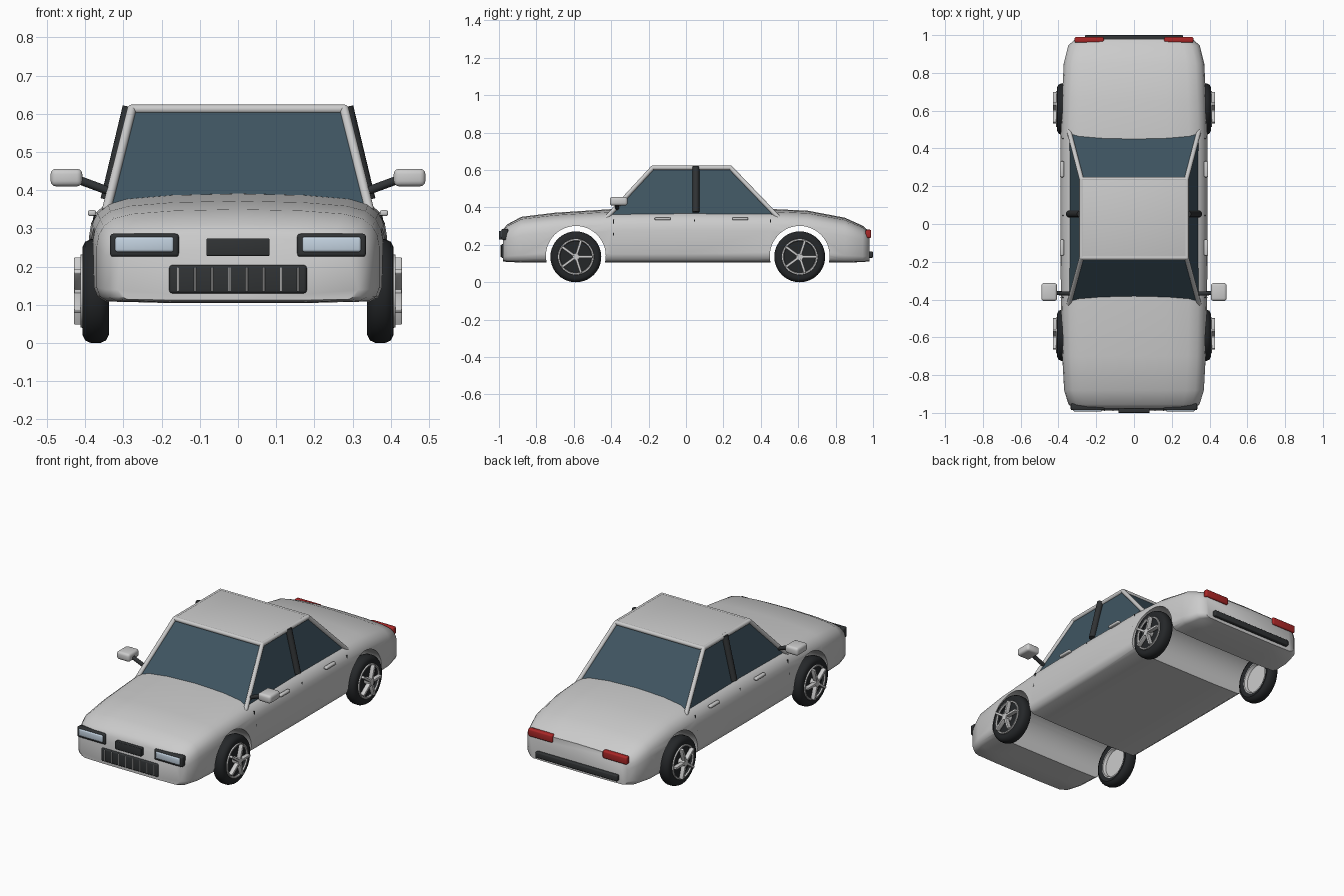
import bpy, bmesh, math
from mathutils import Vector

if "Cube" in bpy.data.objects:
    bpy.data.objects.remove(bpy.data.objects["Cube"])


def material(name, rgb):
    m = bpy.data.materials.new(name)
    m.diffuse_color = (*rgb, 1)
    m.use_nodes = True
    m.node_tree.nodes["Principled BSDF"].inputs["Base Color"].default_value = m.diffuse_color
    return m


BLACK = material("black_trim", (0.03, 0.033, 0.035))
TYRE = material("tyre_rubber", (0.018, 0.02, 0.022))
GLASS = material("tinted_glass", (0.05, 0.09, 0.12))
LENS = material("lamp_lens", (0.55, 0.65, 0.75))
RED = material("tail_red", (0.4, 0.02, 0.02))


def finish(ob, mat=None, angle=40):
    if mat:
        ob.data.materials.append(mat)
    bpy.ops.object.select_all(action='DESELECT')
    ob.select_set(True)
    bpy.context.view_layer.objects.active = ob
    if angle:
        bpy.ops.object.shade_smooth_by_angle(angle=math.radians(angle))
    return ob


def from_bmesh(name, bm, mat=None, angle=40):
    bmesh.ops.recalc_face_normals(bm, faces=bm.faces)
    me = bpy.data.meshes.new(name)
    bm.to_mesh(me)
    bm.free()
    ob = bpy.data.objects.new(name, me)
    bpy.context.collection.objects.link(ob)
    return finish(ob, mat, angle)


def box(name, center, size, mat=None, bevel=0.006):
    bm = bmesh.new()
    bmesh.ops.create_cube(bm, size=1)
    bmesh.ops.scale(bm, vec=size, verts=bm.verts)
    bmesh.ops.translate(bm, vec=center, verts=bm.verts)
    if bevel:
        bmesh.ops.bevel(bm, geom=bm.edges[:], offset=bevel, segments=3, profile=0.5, affect='EDGES')
    return from_bmesh(name, bm, mat)


def rod(name, a, b, r, mat=None, sides=16):
    a, b = Vector(a), Vector(b)
    bpy.ops.mesh.primitive_cylinder_add(vertices=sides, radius=r, depth=(b - a).length, location=(a + b) / 2)
    ob = bpy.context.object
    ob.name = name
    ob.rotation_euler = (b - a).to_track_quat('Z', 'Y').to_euler()
    return finish(ob, mat)


def lathe_x(name, profile, center, side, mat=None, closed=False, n=40):
    """Revolve (radius, x) points around an axle along x."""
    bm = bmesh.new()
    rings = []
    for i in range(n):
        t = 2 * math.pi * i / n
        rings.append([bm.verts.new((side * x, center[0] + r * math.cos(t), center[1] + r * math.sin(t)))
                      for r, x in profile])
    m = len(profile)
    for i in range(n):
        p, q = rings[i], rings[(i + 1) % n]
        for j in range(m if closed else m - 1):
            bm.faces.new((p[j], p[(j + 1) % m], q[(j + 1) % m], q[j]))
    bmesh.ops.remove_doubles(bm, verts=bm.verts, dist=1e-5)
    return from_bmesh(name, bm, mat)


WHEELS = {"front": (-0.589, 0.136), "rear": (0.608, 0.136)}

# Body shell: lofted cross-sections (y, half width, bottom, top)
stations = [(-0.978, .315, .112, .283), (-0.955, .347, .108, .31), (-0.88, .37, .106, .35),
            (-0.7, .38, .105, .372), (-0.4, .387, .105, .391), (0, .39, .105, .395),
            (0.45, .389, .105, .392), (0.65, .382, .105, .383), (0.85, .372, .105, .345),
            (0.945, .348, .108, .302), (0.98, .31, .112, .272)]
half = [(.5, 0), (.92, .015), (.975, .06), (1, .16), (1, .6), (.985, .72),
        (.95, .82), (.88, .9), (.75, .95), (.45, .985)]
section = [(0, 0)] + half + [(0, 1)] + [(-x, z) for x, z in reversed(half)]
bm = bmesh.new()
loops = [[bm.verts.new((fx * w, y, zb + fz * (zt - zb))) for fx, fz in section]
         for y, w, zb, zt in stations]
k = len(section)
for p, q in zip(loops, loops[1:]):
    for j in range(k):
        bm.faces.new((p[j], p[(j + 1) % k], q[(j + 1) % k], q[j]))
bm.faces.new(loops[0])
bm.faces.new(loops[-1])
body = from_bmesh("body_shell", bm, angle=0)

# Wheel arches cut across the full width
for end, (y, z) in WHEELS.items():
    cutter = rod(end + "_arch_cutter", (-0.6, y, z + .005), (0.6, y, z + .005), 0.16, sides=48)
    cutter.hide_render = True
    mod = body.modifiers.new(end + "_arch", 'BOOLEAN')
    mod.operation, mod.solver, mod.object = 'DIFFERENCE', 'EXACT', cutter
    bpy.context.view_layer.update()
    bpy.context.view_layer.objects.active = body
    bpy.ops.object.modifier_apply(modifier=mod.name)
    bpy.data.objects.remove(cutter)
finish(body, angle=45)

# Glasshouse
base = [(-.345, -.425, .345), (.345, -.425, .345), (.345, .495, .345), (-.345, .495, .345)]
top = [(-.278, -.178, .612), (.278, -.178, .612), (.278, .238, .612), (-.278, .238, .612)]
bm = bmesh.new()
lo, hi = [bm.verts.new(p) for p in base], [bm.verts.new(p) for p in top]
for i in range(4):
    j = (i + 1) % 4
    bm.faces.new((lo[i], lo[j], hi[j], hi[i]))
bm.faces.new(lo)
bm.faces.new(hi)
from_bmesh("cabin_glass", bm, GLASS, angle=0)

# Roof panel, rails and corner pillars
box("roof_panel", (0, .03, .611), (.556, .418, .022), bevel=.004)
for i in range(4):
    rod("corner_pillar", base[i], top[i], .012)
    rod("roof_rail", top[i], top[(i + 1) % 4], .012)
    bpy.ops.mesh.primitive_uv_sphere_add(segments=16, ring_count=8, radius=.012, location=top[i])
    bpy.context.object.name = "roof_corner"
    finish(bpy.context.object)

for s, side in ((1, "right"), (-1, "left")):
    # Centre pillar, mirror, handles and door seams
    rod(side + "_centre_pillar", (s * .342, .053, .375), (s * .284, .053, .618), .018, BLACK)
    rod(side + "_mirror_stem", (s * .325, -.37, .393), (s * .42, -.365, .428), .011, BLACK)
    box(side + "_mirror", (s * .449, -.36, .433), (.083, .095, .046), bevel=.014)
    for y in (-.125, .29):
        box(side + "_door_handle", (s * .382, y, .34), (.022, .085, .016), bevel=.006)
    for y in (-.388, .045, .452):
        rod(side + "_door_seam", (s * .3865, y, .25), (s * .375, y, .335), .003, BLACK, 8)

    # Headlamps and tail lamps
    box(side + "_headlamp_frame", (s * .245, -.968, .256), (.18, .036, .06), BLACK, .008)
    box(side + "_headlamp_lens", (s * .245, -.979, .258), (.154, .026, .04), LENS, .007)
    box(side + "_tail_lamp", (s * .237, .975, .259), (.155, .03, .044), RED, .008)

    # Wheels
    for end, (y, z) in WHEELS.items():
        name = f"{end}_{side}_"
        lathe_x(name + "tyre", [(.092, .346), (.115, .338), (.129, .345), (.136, .36), (.136, .385),
                                (.129, .4), (.115, .407), (.092, .405)], (y, z), s, TYRE, closed=True)
        lathe_x(name + "rim", [(.084, .405), (.088, .412), (.095, .412), (.097, .404), (.094, .346),
                               (.086, .346), (.08, .362), (0, .362)], (y, z), s)
        lathe_x(name + "wheel_disc", [(.095, .388), (0, .388)], (y, z), s, TYRE)
        rod(name + "hub", (s * .385, y, z), (s * .428, y, z), .019, sides=20)
        for i in range(5):
            t = 2 * math.pi * i / 5
            spoke = box(name + "spoke", (0, 0, 0), (.026, .078, .014), bevel=.003)
            spoke.location = (s * .416, y + .052 * math.cos(t), z + .052 * math.sin(t))
            spoke.rotation_euler.x = t

# Nose trim: centre plate and grille with bars
box("nose_plate", (0, -.983, .251), (.166, .034, .046), BLACK, .004)
box("grille", (0, -.973, .167), (.36, .03, .074), BLACK, .008)
for i in range(8):
    x = -.157 + i * .0449
    rod("grille_bar", (x, -.988, .136), (x, -.988, .198), .003, sides=8)

# Rear bumper strip
box("rear_bumper", (0, .985, .148), (.52, .03, .034), BLACK, .006)
